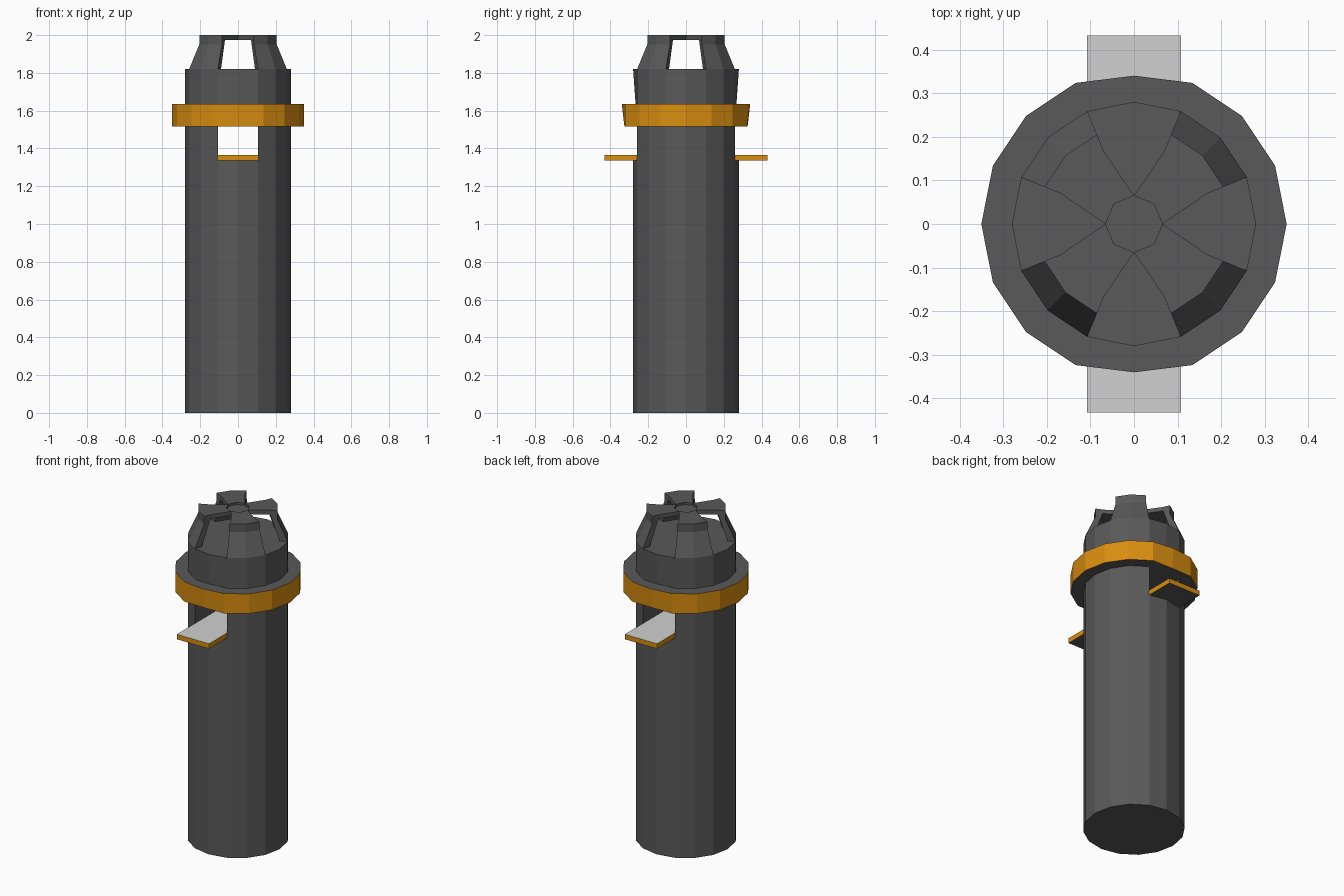
import bpy, bmesh, math
from mathutils import Vector

if "Cube" in bpy.data.objects:
    bpy.data.objects.remove(bpy.data.objects["Cube"])

N = 16


def material(name, rgb):
    m = bpy.data.materials.new(name)
    m.diffuse_color = (*rgb, 1)
    m.use_nodes = True
    m.node_tree.nodes["Principled BSDF"].inputs["Base Color"].default_value = m.diffuse_color
    return m


DARK = material("dark_grey", (0.10, 0.10, 0.10))
ORANGE = material("orange", (0.70, 0.27, 0.005))
LIGHT = material("light_grey", (0.64, 0.64, 0.64))


def polar(r, deg, z):
    a = math.radians(deg)
    return Vector((r * math.cos(a), r * math.sin(a), z))


def finish(bm, name, mats, rule=None):
    bmesh.ops.recalc_face_normals(bm, faces=bm.faces)
    bm.normal_update()
    if rule:
        for f in bm.faces:
            f.material_index = rule(f)
    me = bpy.data.meshes.new(name)
    bm.to_mesh(me)
    bm.free()
    for m in mats:
        me.materials.append(m)
    ob = bpy.data.objects.new(name, me)
    bpy.context.collection.objects.link(ob)
    return ob


def ring(bm, r, z, front_y=None):
    """16 vertices; front_y moves the front and back ones inward."""
    vs = [bm.verts.new(polar(r, 360 * i / N, z)) for i in range(N)]
    if front_y:
        vs[4].co.y, vs[12].co.y = front_y, -front_y
    return vs


# body: faceted tube with a slot running from front to back
bm = bmesh.new()
flat = 0.28 * math.cos(math.radians(22.5))
rows = [ring(bm, 0.28, 0), ring(bm, 0.28, 1.35),
        ring(bm, 0.28, 1.515, flat), ring(bm, 0.28, 1.82)]
for k in range(3):
    a, b = rows[k], rows[k + 1]
    for i in range(N):
        j = (i + 1) % N
        if k == 1 and i in (3, 4, 11, 12):
            continue
        bm.faces.new((a[i], a[j], b[j], b[i]))
bm.faces.new(rows[0])
bm.faces.new(rows[3])
lo, hi = rows[1], rows[2]
for i, j in ((3, 13), (5, 11)):                      # slot walls
    bm.faces.new((lo[i], lo[j], hi[j], hi[i]))
for r in (lo, hi):                                   # slot floor and ceiling
    bm.faces.new((r[3], r[4], r[5], r[11], r[12], r[13]))
finish(bm, "body", [DARK])

# collar: orange rim, dark top and underside
bm = bmesh.new()
loops = [ring(bm, 0.25, 1.515), ring(bm, 0.35, 1.515, 0.326),
         ring(bm, 0.35, 1.635, 0.34), ring(bm, 0.25, 1.635)]
for k in range(4):
    a, b = loops[k], loops[(k + 1) % 4]
    for i in range(N):
        j = (i + 1) % N
        bm.faces.new((a[i], a[j], b[j], b[i]))
finish(bm, "collar", [DARK, ORANGE], lambda f: 0 if abs(f.normal.z) > 0.7 else 1)

# shelf: plate through the slot, light top, orange edges, dark underside
bm = bmesh.new()
bmesh.ops.create_cube(bm, size=1)
for v in bm.verts:
    v.co = Vector((v.co.x * 0.216, v.co.y * 0.864, 1.35 + v.co.z * 0.03))
finish(bm, "shelf", [DARK, ORANGE, LIGHT],
       lambda f: 2 if f.normal.z > 0.5 else 0 if f.normal.z < -0.5 else 1)

# crown: four bent arms on the diagonals (radius, half angle, height)
section = [(0.28, 22.5, 1.82), (0.222, 22.5, 1.95), (0.222, 22.5, 2.0),
           (0.18, 22.5, 2.0), (0.065, 45, 2.0), (0.065, 45, 1.975),
           (0.18, 22.5, 1.975), (0.235, 22.5, 1.82)]
for q in range(4):
    bm = bmesh.new()
    mid = 45 + 90 * q
    cols = [[bm.verts.new(polar(r, mid + s * h, z)) for r, h, z in section]
            for s in (-1, 0, 1)]
    for a, b in zip(cols, cols[1:]):
        for i in range(8):
            j = (i + 1) % 8
            bm.faces.new((a[i], a[j], b[j], b[i]))
    for c in (cols[0], cols[2]):
        for ids in ((0, 1, 6, 7), (1, 2, 3, 6), (3, 4, 5, 6)):
            bm.faces.new([c[i] for i in ids])
    finish(bm, "crown_arm", [DARK])

# hub: small sunken disc where the arms meet
bm = bmesh.new()
bmesh.ops.create_cone(bm, cap_ends=True, segments=8, radius1=0.065, radius2=0.065, depth=0.012)
for v in bm.verts:
    a = round(math.degrees(math.atan2(v.co.y, v.co.x)) / 22.5) * 22.5
    v.co.z += 1.981
finish(bm, "crown_hub", [DARK])
